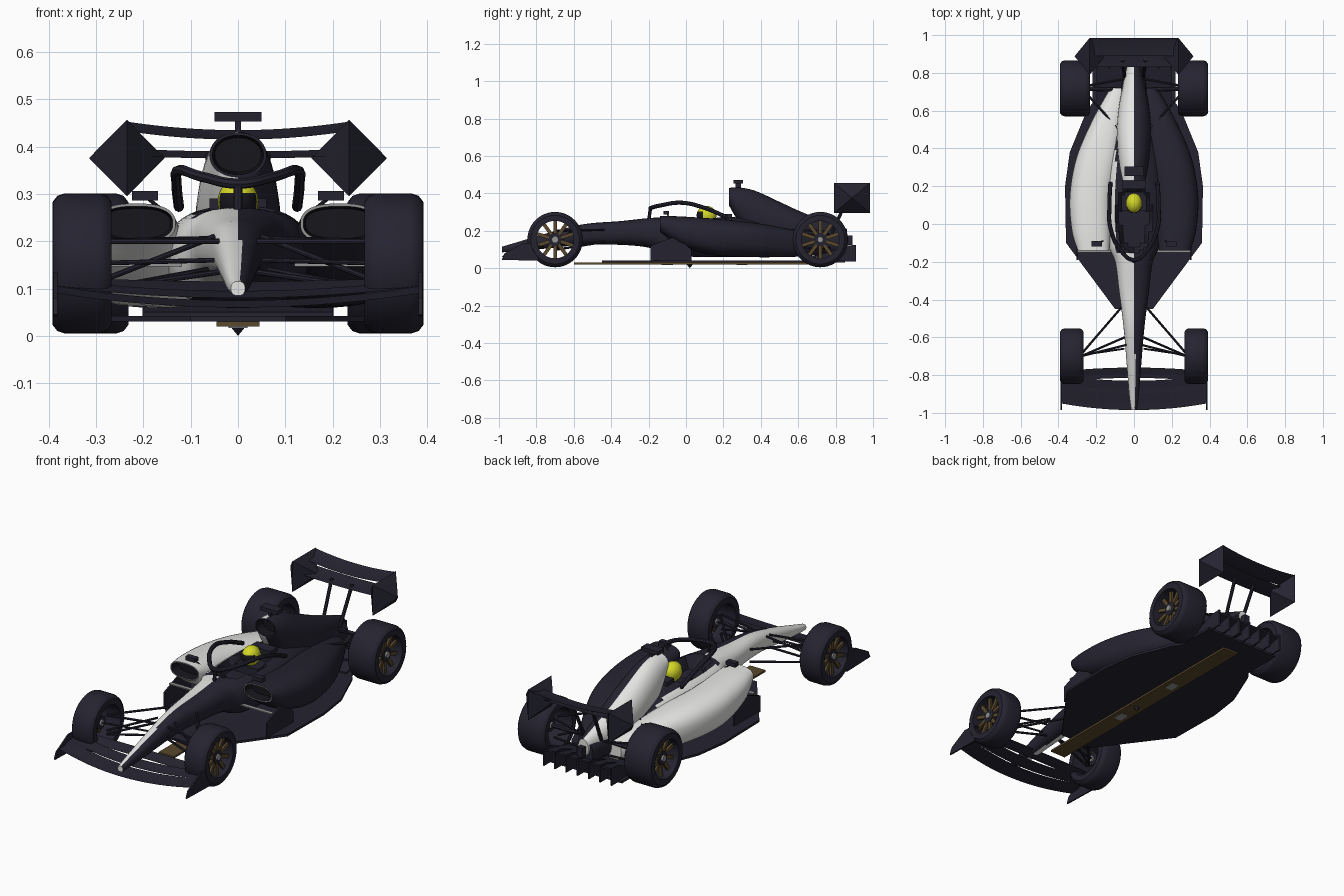
import bpy, bmesh, math
from mathutils import Matrix, Vector

cube = bpy.data.objects.get("Cube")
if cube:
    bpy.data.objects.remove(cube)


def material(name, *rgb):
    mat = bpy.data.materials.new(name)
    mat.use_nodes = True
    colour = (*rgb, 1)
    mat.diffuse_color = colour
    shader = next(n for n in mat.node_tree.nodes if n.type == "BSDF_PRINCIPLED")
    shader.inputs["Base Color"].default_value = colour
    return mat


navy = material("navy", .018, .017, .03)
white = material("white", .78, .78, .77)
yellow = material("yellow", .65, .68, .02)
bronze = material("bronze", .1, .065, .025)
grey = material("grey", .3, .3, .3)
black = material("black", .008, .008, .012)


def finish(bm, name, *mats, paint=None, angle=35):
    bmesh.ops.recalc_face_normals(bm, faces=bm.faces)
    if paint:
        for face in bm.faces:
            face.material_index = paint(face.calc_center_median(), face.normal)
    mesh = bpy.data.meshes.new(name)
    bm.to_mesh(mesh)
    bm.free()
    for mat in mats:
        mesh.materials.append(mat)
    mesh.shade_smooth()
    mesh.set_sharp_from_angle(angle=math.radians(angle))
    ob = bpy.data.objects.new(name, mesh)
    bpy.context.collection.objects.link(ob)
    return ob


def box(name, centre, size, mat):
    bm = bmesh.new()
    bmesh.ops.create_cube(bm, size=1, matrix=Matrix.Translation(centre) @ Matrix.Diagonal((*size, 1)))
    return finish(bm, name, mat)


def prism(name, points, offset, mat):
    """Extrude a flat outline by an offset vector."""
    bm = bmesh.new()
    face = bm.faces.new([bm.verts.new(p) for p in points])
    grown = bmesh.ops.extrude_face_region(bm, geom=[face])["geom"]
    bmesh.ops.translate(bm, vec=offset, verts=[g for g in grown if isinstance(g, bmesh.types.BMVert)])
    return finish(bm, name, mat)


def side_plate(name, x, outline, mat, thick=.008):
    return prism(name, [(x - thick / 2, y, z) for y, z in outline], (thick, 0, 0), mat)


def tube(name, points, radius, mat, smooth=False):
    """Sweep a round bar along a path."""
    curve = bpy.data.curves.new(name, "CURVE")
    curve.dimensions = "3D"
    curve.bevel_depth = radius
    curve.bevel_resolution = 2
    curve.use_fill_caps = True
    spline = curve.splines.new("BEZIER" if smooth else "POLY")
    knots = spline.bezier_points if smooth else spline.points
    knots.add(len(points) - 1)
    for knot, p in zip(knots, points):
        if smooth:
            knot.co = p
            knot.handle_left_type = knot.handle_right_type = "AUTO"
        else:
            knot.co = (*p, 1)
    temp = bpy.data.objects.new(name + " path", curve)
    bpy.context.collection.objects.link(temp)
    bm = bmesh.new()
    bm.from_mesh(temp.evaluated_get(bpy.context.evaluated_depsgraph_get()).to_mesh())
    bpy.data.objects.remove(temp)
    return finish(bm, name, mat)


def resample(keys, steps=6):
    """Catmull-Rom interpolation between station keys."""
    rows = []
    for i in range(len(keys) - 1):
        a, b, c, d = (keys[min(max(i + k, 0), len(keys) - 1)] for k in (-1, 0, 1, 2))
        for s in range(steps):
            t = s / steps
            rows.append([q + t / 2 * (r - p + t * (2 * p - 5 * q + 4 * r - u + t * (3 * (q - r) + u - p)))
                         for p, q, r, u in zip(a, b, c, d)])
    return rows + [list(keys[-1])]


def loft(name, keys, mats, paint, side=1, power=2.5, dent=None, mouth=None, count=40):
    """Skin rounded sections given as (y, centre x, half width, low z, high z)."""
    bm = bmesh.new()
    rings = []
    for y, xc, w, low, high in resample(keys):
        ring = []
        for i in range(count):
            c, s = (f(math.tau * i / count) for f in (math.cos, math.sin))
            x = side * xc + w * math.copysign(abs(c) ** (2 / power), c)
            z = (low + high) / 2 + (high - low) / 2 * math.copysign(abs(s) ** (2 / power), s)
            ring.append(bm.verts.new((x, y, dent(x, y, z) if dent else z)))
        rings.append(ring)
    for a, b in zip(rings, rings[1:]):
        for i in range(count):
            j = (i + 1) % count
            bm.faces.new((a[i], a[j], b[j], b[i]))
    cap = bm.faces.new(rings[0])
    bm.faces.new(rings[-1])
    if mouth is None:
        return finish(bm, name, *mats, paint=paint)
    # Hollow out an air intake with a thin rim
    bm.normal_update()
    rim = bmesh.ops.inset_region(bm, faces=[cap], thickness=.006)["faces"]
    wall = bmesh.ops.inset_region(bm, faces=[cap], thickness=.005)["faces"]
    bmesh.ops.translate(bm, vec=(0, .05, 0), verts=cap.verts)
    chosen = {f: mouth for f in rim} | {f: len(mats) - 1 for f in wall + [cap]}
    bm.faces.index_update()
    special = {f.index: m for f, m in chosen.items()}
    ob = finish(bm, name, *mats, paint=paint)
    for index, m in special.items():
        ob.data.polygons[index].material_index = m
    return ob


# Nose and survival cell with the sunken cockpit
def cockpit(x, y, z):
    return min(z, .2) if (x / .085) ** 2 + ((y - .03) / .17) ** 2 < 1 else z


loft("nose_and_tub",
     [(-.985, 0, .015, .085, .115), (-.9, 0, .026, .09, .14), (-.75, 0, .038, .105, .185),
      (-.55, 0, .055, .125, .235), (-.35, 0, .08, .125, .252), (-.2, 0, .1, .11, .268),
      (-.1, 0, .14, .07, .272), (.1, 0, .155, .06, .275), (.3, 0, .14, .06, .27),
      (.5, 0, .1, .06, .24), (.85, 0, .05, .08, .19)],
     (navy, white), lambda c, n: int(c.x < .005 if c.y < -.15 else c.x < -.095), dent=cockpit)

# Engine cover with the roll hoop intake
loft("engine_cover",
     [(.23, 0, .06, .335, .43), (.3, 0, .075, .22, .43), (.38, 0, .085, .15, .41), (.5, 0, .09, .12, .355),
      (.62, 0, .08, .11, .3), (.75, 0, .055, .11, .25), (.86, 0, .03, .12, .21)],
     (navy, white, black), lambda c, n: int(c.x < 0), power=2.1, mouth=0)
box("camera_stem", (0, .28, .44), (.012, .03, .04), navy)
box("camera_pod", (0, .28, .463), (.1, .05, .02), navy)

# Wing surfaces: a bowed sheet given thickness
def wing(name, span, front, back, bow, sweep, thick=.008, count=24):
    bm = bmesh.new()
    rows = []
    middle = ((front[0] + back[0]) / 2, (front[1] + back[1]) / 2 - .006)
    for y, z in (front, middle, back):
        line = [2 * i / count - 1 for i in range(count + 1)]
        rows.append([bm.verts.new((span * t, y + sweep * t * t, z + bow * t * t)) for t in line])
    for a, b in zip(rows, rows[1:]):
        for i in range(count):
            bm.faces.new((a[i], a[i + 1], b[i + 1], b[i]))
    bmesh.ops.solidify(bm, geom=bm.faces[:], thickness=thick)
    return finish(bm, name, navy)


wing("front_wing_main", .385, (-.985, .06), (-.895, .075), .03, .035)
wing("front_wing_middle_flap", .385, (-.895, .08), (-.83, .095), .025, .03)
wing("front_wing_upper_flap", .385, (-.815, .095), (-.76, .115), .01, -.02)
wing("rear_wing_main", .235, (.83, .375), (.93, .39), .006, 0, .012)
wing("rear_wing_flap", .235, (.89, .415), (.985, .435), .018, 0, .012)
box("rear_light", (0, .87, .15), (.03, .04, .05), navy)

# Floor, plank and diffuser
half = [(.1, -.45), (.36, -.1), (.365, .2), (.34, .38), (.25, .6), (.22, .64), (.22, .85)]
outline = half + [(-x, y) for x, y in reversed(half)]
prism("floor", [(x, y, .03) for x, y in outline], (0, 0, .012), navy)
box("plank", (0, .08, .025), (.09, 1.36, .01), bronze)
for y in (-.1, .3):
    box("skid_block", (0, y, .021), (.04, .06, .008), grey)
bm = bmesh.new()
bmesh.ops.create_cone(bm, cap_ends=True, segments=4, radius1=0, radius2=.018, depth=.022,
                      matrix=Matrix.Translation((0, .02, .011)))
finish(bm, "underfloor_sensor", navy)
prism("diffuser_ramp", [(-.2, .62, .04), (-.2, .9, .11), (-.2, .9, .12), (-.2, .62, .05)], (.4, 0, 0), navy)
for i in range(7):
    side_plate("diffuser_fin", (i - 3) * .066, [(.64, .035), (.91, .035), (.91, .125), (.85, .12)], navy)

# Driver
bm = bmesh.new()
bmesh.ops.create_uvsphere(bm, u_segments=32, v_segments=24, radius=1,
                          matrix=Matrix.Translation((0, .11, .283)) @ Matrix.Diagonal((.043, .053, .05, 1)))
finish(bm, "helmet", yellow, black, paint=lambda c, n: int(n.y < -.35 and abs(c.z - .283) < .018))
box("driver_shoulders", (0, .12, .215), (.13, .1, .05), navy)
box("headrest", (0, .215, .265), (.12, .06, .05), navy)

# Cockpit guard
arc = [(.125, .22, .272), (.13, .1, .322), (.125, -.02, .35), (.07, -.14, .335)]
tube("halo_hoop", arc + [(0, -.19, .322)] + [(-x, y, z) for x, y, z in reversed(arc)], .011, navy, True)
tube("halo_pillar", [(0, -.2, .25), (0, -.19, .322)], .009, navy)


def wheel(name, side, x, y, half_width):
    centre = Vector((side * x, y, .153))
    place = Matrix.Translation(centre)
    h = half_width
    # Tyre and barrel spun from one profile
    profile = [(-h, .1), (-h, .13), (-h + .01, .143), (-h + .025, .148), (h - .025, .148),
               (h - .01, .143), (h, .13), (h, .1)]
    bm = bmesh.new()
    verts = [bm.verts.new((a, 0, r)) for a, r in profile]
    edges = [bm.edges.new((v, verts[i - 1])) for i, v in enumerate(verts)]
    bmesh.ops.spin(bm, geom=verts + edges, axis=(1, 0, 0), cent=(0, 0, 0), steps=48, angle=math.tau)
    bmesh.ops.remove_doubles(bm, verts=bm.verts, dist=.0001)
    bm.transform(place)
    finish(bm, name + "_tyre", navy)
    # Spokes and hub
    face = Matrix.Translation((side * h * .55, 0, 0))
    bm = bmesh.new()
    for i in range(10):
        turn = Matrix.Rotation(math.tau * i / 10, 4, "X")
        bmesh.ops.create_cube(bm, size=1, matrix=place @ face @ turn @ Matrix.Translation((0, 0, .06))
                              @ Matrix.Diagonal((.012, .019, .086, 1)))
    finish(bm, name + "_spokes", bronze)
    for part, mat, radius, depth in (("_hub", navy, .035, h), ("_nut", grey, .016, h * 1.25)):
        bm = bmesh.new()
        bmesh.ops.create_cone(bm, cap_ends=True, segments=24, radius1=radius, radius2=radius, depth=depth,
                              matrix=place @ Matrix.Translation((side * h * .2, 0, 0))
                              @ Matrix.Rotation(math.pi / 2, 4, "Y"))
        finish(bm, name + part, mat)


# Everything that exists on both sides
for side, label in ((1, "left_"), (-1, "right_")):
    def rod(name, start, end, radius=.006):
        tube(label + name, [(side * p[0], p[1], p[2]) for p in (start, end)], radius, navy)

    wheel(label + "front_wheel", side, .329, -.7, .062)
    wheel(label + "rear_wheel", side, .312, .718, .08)

    loft(label + "sidepod",
         [(-.14, .215, .083, .195, .28), (-.03, .225, .105, .12, .277), (.15, .225, .115, .07, .265),
          (.35, .19, .115, .06, .245), (.55, .135, .085, .06, .21), (.72, .08, .045, .07, .17)],
         (white if side < 0 else navy, grey, black), lambda c, n: 0, side, mouth=1)
    box(label + "intake_lip", (side * .21, -.14, .15), (.18, .02, .006), grey)
    side_plate(label + "floor_fence", side * .3,
               [(-.19, .035), (-.19, .12), (-.06, .17), (.03, .1), (.03, .035)], navy)
    side_plate(label + "front_wing_endplate", side * .386,
               [(-.985, .045), (-.97, .08), (-.87, .135), (-.79, .135), (-.79, .04)], navy)

    # Faceted rear wing endplate
    bm = bmesh.new()
    corners = [(.235, y, z) for y in (.79, .985) for z in (.295, .457)]
    for x, y, z in corners + [(.315, .888, .376), (.155, .888, .376)]:
        bm.verts.new((side * x, y, z))
    bmesh.ops.convex_hull(bm, input=bm.verts)
    finish(bm, label + "rear_wing_endplate", navy, angle=10)
    rod("rear_wing_strut", (.05, .78, .19), (.06, .87, .385), .009)

    # Mirrors
    box(label + "mirror", (side * .197, -.105, .296), (.055, .03, .02), navy)
    rod("mirror_stalk", (.19, -.1, .29), (.14, -.08, .25), .004)

    # Suspension arms
    for z_in, z_out in ((.205, .2), (.14, .1)):
        rod("front_wishbone_rear", (.065, -.44, z_in), (.28, -.69, z_out))
        rod("front_wishbone_front", (.04, -.64, z_in - .005), (.28, -.7, z_out))
        rod("rear_wishbone_front", (.08, .5, z_in), (.26, .7, z_out))
        rod("rear_wishbone_rear", (.04, .77, z_in - .03), (.26, .73, z_out))
    rod("front_pushrod", (.05, -.6, .21), (.28, -.7, .12))
    rod("front_axle", (.05, -.66, .16), (.32, -.7, .153), .005)
    rod("rear_axle", (.03, .71, .153), (.3, .718, .153), .012)
